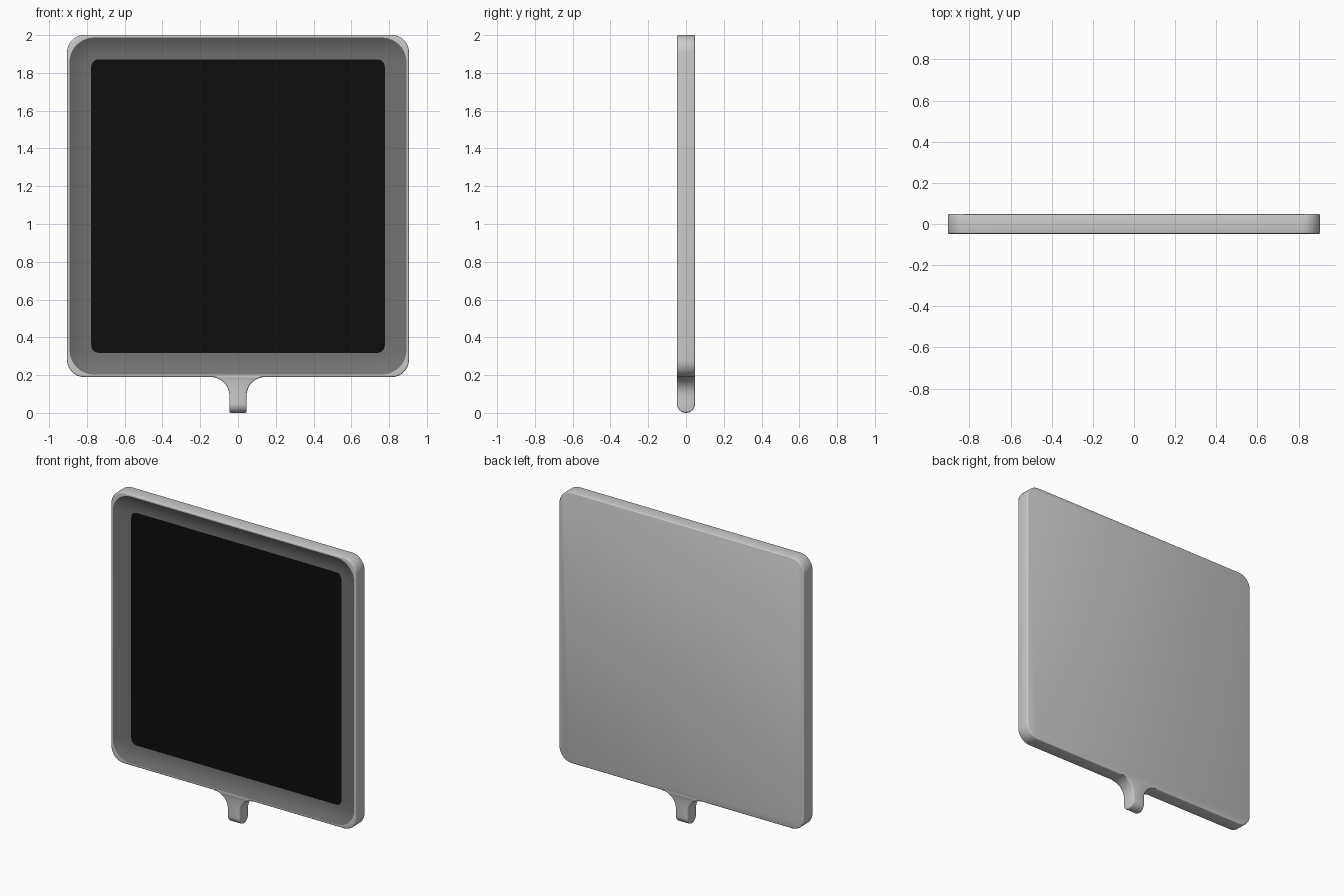
import bpy, bmesh, math

cube = bpy.data.objects.get("Cube")
if cube:
    bpy.data.objects.remove(cube, do_unlink=True)

CZ = 1.095            # height of the panel centre
HX, HZ = 0.905, 0.905  # panel half sizes
HD = 0.0475           # half thickness


def material(name, value, rough=0.6):
    m = bpy.data.materials.new(name)
    m.use_nodes = True
    colour = (value, value, value, 1)
    m.diffuse_color = colour
    bsdf = m.node_tree.nodes["Principled BSDF"]
    bsdf.inputs["Base Color"].default_value = colour
    bsdf.inputs["Roughness"].default_value = rough
    return m


light_grey = material("light grey", 0.6)
dark_grey = material("dark grey", 0.17)
black = material("screen black", 0.004)


def rounded_rect(hx, hy, r, n=8):
    """Points of a rounded rectangle, anticlockwise."""
    pts = []
    for k, (sx, sy) in enumerate([(1, 1), (-1, 1), (-1, -1), (1, -1)]):
        for i in range(n + 1):
            a = math.pi / 2 * (k + i / n)
            pts.append((sx * (hx - r) + r * math.cos(a),
                        sy * (hy - r) + r * math.sin(a)))
    return pts


def loft(name, rings, mat, cap_start=False, cap_end=False, flip=False):
    """Skin a list of rings of 3D points."""
    bm = bmesh.new()
    loops = [[bm.verts.new(p) for p in ring] for ring in rings]
    for a, b in zip(loops, loops[1:]):
        n = len(a)
        for i in range(n):
            j = (i + 1) % n
            bm.faces.new((a[i], a[j], b[j], b[i]))
    if cap_start:
        bm.faces.new(loops[0][::-1])
    if cap_end:
        bm.faces.new(loops[-1])
    if flip:
        bmesh.ops.reverse_faces(bm, faces=bm.faces[:])
    me = bpy.data.meshes.new(name)
    bm.to_mesh(me)
    bm.free()
    me.materials.append(mat)
    ob = bpy.data.objects.new(name, me)
    bpy.context.collection.objects.link(ob)
    bpy.ops.object.select_all(action="DESELECT")
    ob.select_set(True)
    bpy.context.view_layer.objects.active = ob
    bpy.ops.object.shade_smooth_by_angle(angle=math.radians(35))
    return ob


def panel_ring(inset, y, r):
    return [(x, y, CZ + z) for x, z in rounded_rect(HX - inset, HZ - inset, r)]


# Casing: back plate, side wall with eased edges, narrow front rim
E = 0.007
casing_rings = [panel_ring(E, HD, 0.083)]
for i in range(1, 4):
    a = math.pi / 2 * i / 3
    casing_rings.append(panel_ring(E * (1 - math.sin(a)), HD - E * (1 - math.cos(a)), 0.09))
for i in range(4):
    a = math.pi / 2 * i / 3
    casing_rings.append(panel_ring(E * (1 - math.cos(a)), -HD + E * (1 - math.sin(a)), 0.09))
casing_rings.append(panel_ring(0.013, -HD, 0.13))
loft("casing", casing_rings, light_grey, cap_start=True)

# Bezel: shallow dished border falling towards the screen
STEPS, DEPTH = 8, 0.03
bezel_rings = []
for i in range(STEPS + 1):
    t = i / STEPS
    bezel_rings.append(panel_ring(0.013 + 0.115 * t,
                                  -HD + DEPTH * (1 - (1 - t) ** 2),
                                  0.13 - 0.09 * t))
loft("bezel", bezel_rings, dark_grey)

# Screen: flat panel on the floor of the dish
loft("screen", [bezel_rings[-1]], black, cap_end=True)

# Tab: flared neck with a rounded lower end
levels = []           # (height, half width, half depth)
for i in range(9):
    z = HD * (1 - math.cos(math.pi / 2 * i / 8))
    d = math.sqrt(max(HD ** 2 - (HD - z) ** 2, 0.004 ** 2))
    levels.append((z, 0.045 - 0.008 * max(0, 1 - i / 3) ** 2, d))
R = 0.1
for i in range(11):
    a = math.pi / 2 * i / 10
    levels.append((0.09 + R * math.sin(a), 0.045 + R * (1 - math.cos(a)), HD))
levels.append((0.2, 0.1, HD))
tab_rings = [[(x, y, z) for x, y in rounded_rect(w, d, min(0.008, d * 0.6), 3)]
             for z, w, d in levels]
loft("tab", tab_rings, light_grey, cap_start=True, cap_end=True)
